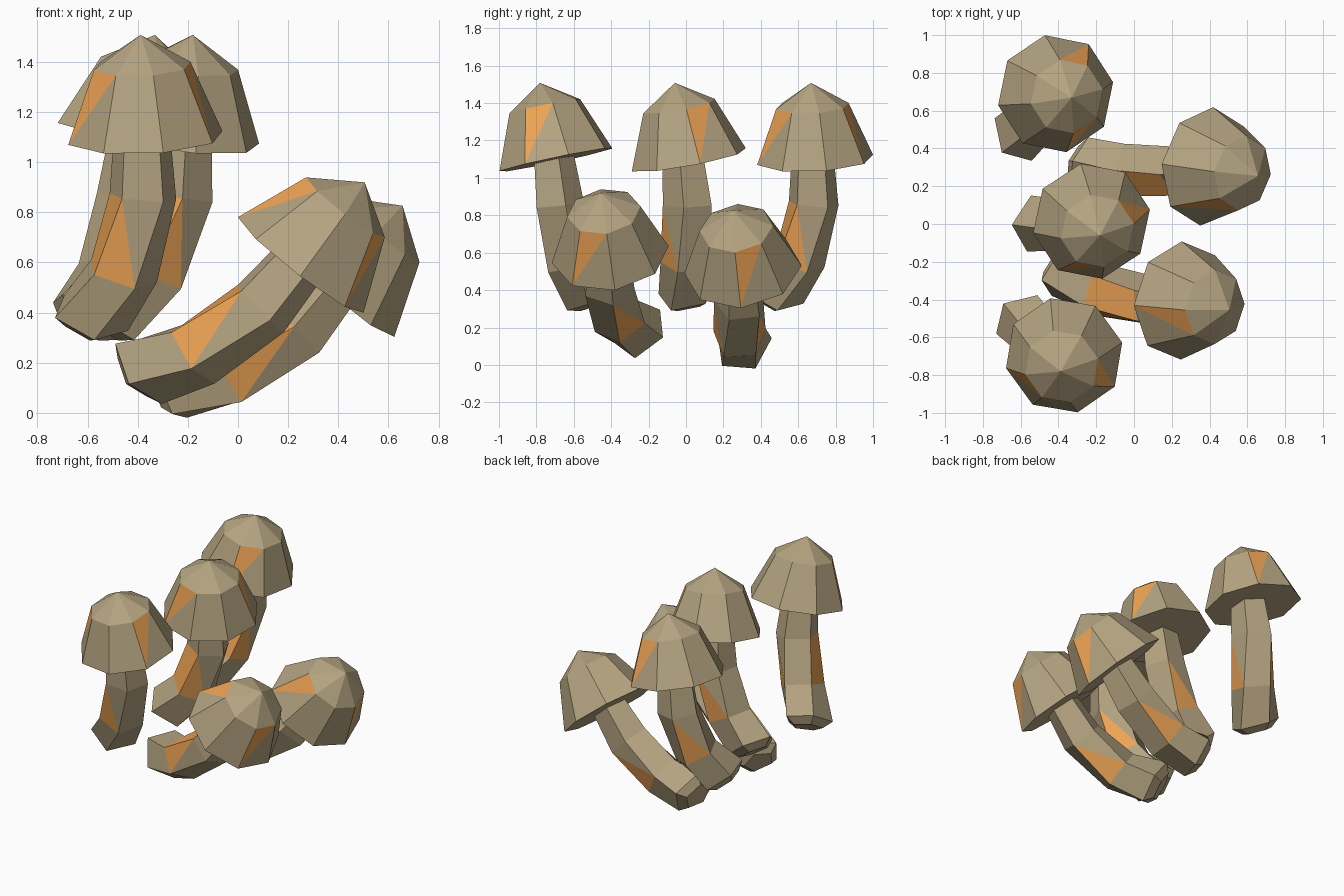
import bpy, bmesh, math
from mathutils import Vector, Matrix

if "Cube" in bpy.data.objects:
    bpy.data.objects.remove(bpy.data.objects["Cube"])


def material(name, rgb):
    m = bpy.data.materials.new(name)
    m.diffuse_color = (*rgb, 1)
    m.use_nodes = True
    m.node_tree.nodes["Principled BSDF"].inputs["Base Color"].default_value = m.diffuse_color
    return m


TAN = material("tan", (0.46, 0.37, 0.22))
ORANGE = material("orange", (0.86, 0.37, 0.09))


def ring(bm, centre, axis, radius, phase, sides):
    """Regular polygon around an axis, first corner towards the phase angle."""
    axis = Vector(axis).normalized()
    p = math.radians(phase)
    d = Vector((math.cos(p), math.sin(p), 0))
    d = (d - axis * d.dot(axis)).normalized()
    e = axis.cross(d)
    out = []
    for k in range(sides):
        a = math.tau * k / sides
        out.append(bm.verts.new(Vector(centre) + radius * (math.cos(a) * d + math.sin(a) * e)))
    return out


def bridge(bm, low, high, split_up=(), split_down=(), full=()):
    """Join two rings; chosen quads are halved and one half painted orange."""
    n = len(low)
    for i in range(n):
        j = (i + 1) % n
        a, b, c, d = low[i], low[j], high[j], high[i]
        if i in split_up:          # orange half: both upper corners and low[i]
            bm.faces.new((a, c, d)).material_index = 1
            bm.faces.new((a, b, c))
        elif i in split_down:      # orange half: both lower corners and high[i]
            bm.faces.new((a, b, d)).material_index = 1
            bm.faces.new((b, c, d))
        else:
            bm.faces.new((a, b, c, d)).material_index = int(i in full)


def finish(bm, name, matrix):
    bmesh.ops.recalc_face_normals(bm, faces=bm.faces)
    me = bpy.data.meshes.new(name)
    bm.to_mesh(me)
    bm.free()
    me.materials.append(TAN)
    me.materials.append(ORANGE)
    me.transform(matrix)
    bpy.context.collection.objects.link(bpy.data.objects.new(name, me))


# Shape of one mushroom, relative to the middle of the cap rim
RIM = Vector((-0.225, 0.015, 1.097))
AXIS = Vector((0.107, -0.179, 0.978)).normalized()
BASE = Vector((-0.515, 0.005, 0.382))
BASE_AXIS = Vector((0.56, -0.2, 0.8)).normalized()
STEM = [  # centre, axis, radius, phase
    (BASE - 0.045 * BASE_AXIS, BASE_AXIS, 0.10, 252),
    (BASE, BASE_AXIS, 0.16, 252),
    (Vector((-0.35, 0.01, 0.555)), (0.42, -0.06, 0.9), 0.147, 266),
    (Vector((-0.238, 0.015, 0.86)), (0.14, -0.02, 0.98), 0.14, 277),
    (Vector((-0.22, -0.01, 1.11)), AXIS, 0.118, 277),
]


def mushroom(name, matrix):
    # bent five-sided stem
    bm = bmesh.new()
    rings = [ring(bm, c - RIM, ax, r, ph, 5) for c, ax, r, ph in STEM]
    for k in range(4):
        mid = k == 2
        bridge(bm, rings[k], rings[k + 1],
               split_down=(0, 2) if mid else (), full=(4,) if mid else ())
    bm.faces.new(rings[0])
    bm.faces.new(rings[-1])
    finish(bm, name + "_stem", matrix)
    # eight-sided cap
    bm = bmesh.new()
    rim = ring(bm, (0, 0, 0), AXIS, 0.316, 10.5, 8)
    top = ring(bm, AXIS * 0.293, AXIS, 0.198, 10.5, 8)
    apex = bm.verts.new(AXIS * 0.42)
    bridge(bm, rim, top, split_up=(0, 5))
    for i in range(8):
        bm.faces.new((top[i], top[(i + 1) % 8], apex))
    bm.faces.new(rim)
    finish(bm, name + "_cap", matrix)


def frame(stem, cap):
    """Rotation matrix built from stem direction and cap direction."""
    s = Vector(stem).normalized()
    u = Vector(cap)
    u = (u - s * u.dot(s)).normalized()
    return Matrix((s, u, s.cross(u))).transposed()


# Three upright mushrooms, turned about z
for name, x, y, turn in (("front_mushroom", -0.37, -0.695, -43),
                         ("middle_mushroom", -0.225, 0.015, 0),
                         ("back_mushroom", -0.415, 0.69, 45)):
    mushroom(name, Matrix.Translation((x, y, RIM.z)) @ Matrix.Rotation(math.radians(turn), 4, 'Z'))

# Two leaning mushrooms, placed by rim centre, stem direction and cap direction
home = frame(RIM - BASE, AXIS).transposed()
for name, pos, stem, cap in (
        ("leaning_front_mushroom", (0.25, -0.405, 0.59), (0.62, -0.16, 0.41), (0.59, -0.11, 0.80)),
        ("leaning_back_mushroom", (0.385, 0.305, 0.51), (0.64, 0.0, 0.39), (0.55, -0.16, 0.81))):
    mushroom(name, Matrix.Translation(pos) @ (frame(stem, cap) @ home).to_4x4())
